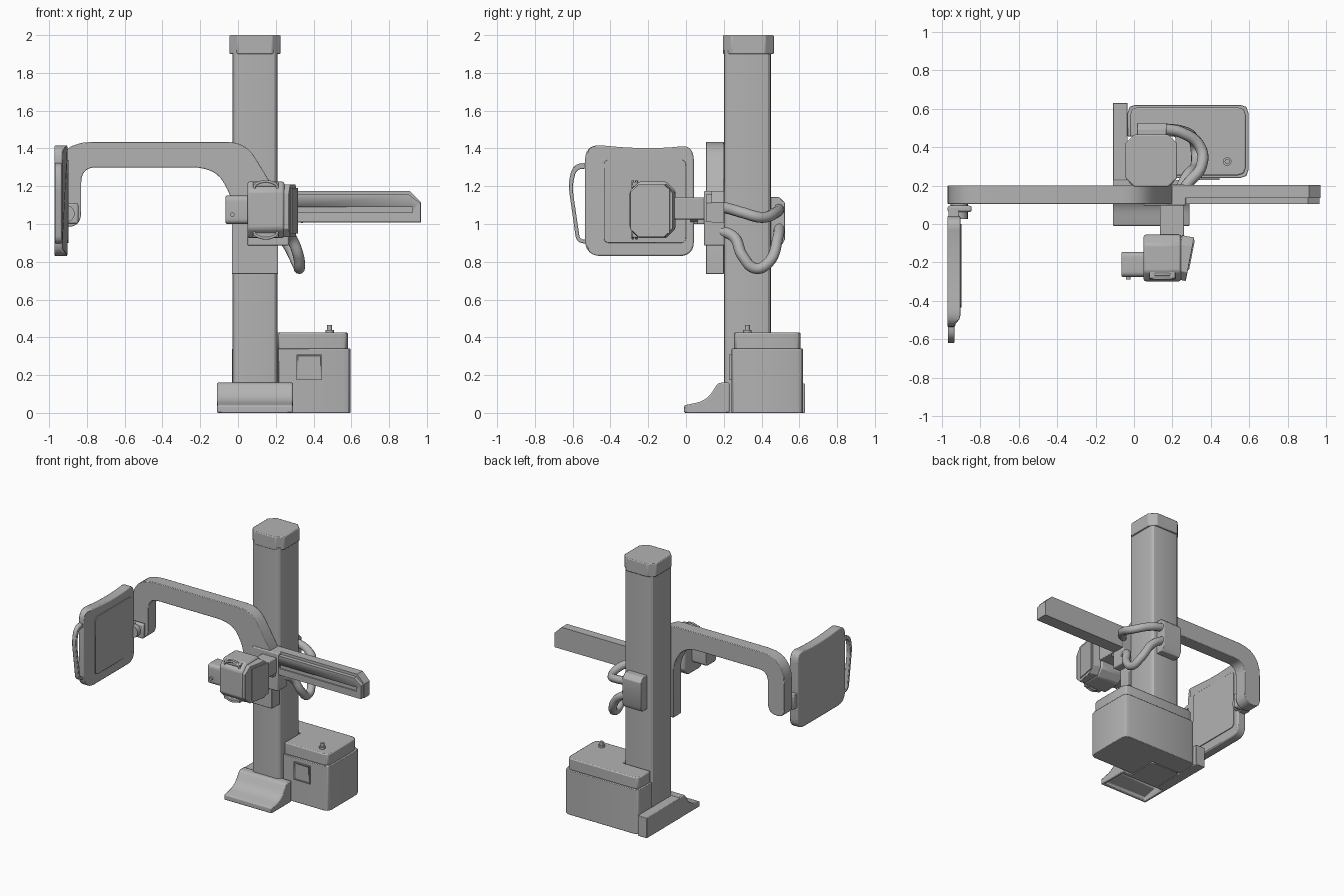
import bpy, bmesh, math
from mathutils import Vector

old = bpy.data.objects.get("Cube")
if old:
    bpy.data.objects.remove(old, do_unlink=True)

grey = bpy.data.materials.new("machine_grey")
grey.use_nodes = True
COLOUR = (0.45, 0.45, 0.45, 1)
grey.diffuse_color = COLOUR
grey.node_tree.nodes["Principled BSDF"].inputs["Base Color"].default_value = COLOUR


def smooth(obj):
    bpy.ops.object.select_all(action="DESELECT")
    obj.select_set(True)
    bpy.context.view_layer.objects.active = obj
    bpy.ops.object.shade_smooth_by_angle(angle=math.radians(32))


def rounded(pts, steps=6):
    """Round the corners of an outline; each point is (a, b) or (a, b, radius)."""
    out = []
    for i, p in enumerate(pts):
        c = Vector(p[:2])
        if len(p) < 3:
            out.append(c)
            continue
        a = Vector(pts[i - 1][:2]) - c
        b = Vector(pts[(i + 1) % len(pts)][:2]) - c
        a = c + a.normalized() * min(p[2], a.length * 0.49)
        b = c + b.normalized() * min(p[2], b.length * 0.49)
        for k in range(steps + 1):
            t = k / steps
            out.append(a * (1 - t) ** 2 + c * 2 * t * (1 - t) + b * t * t)
    return out


def prism(name, axis, lo, hi, pts, bevel=0.0, steps=6):
    """Extrude an outline along an axis."""
    place = {"x": lambda a, b, d: (d, a, b),
             "y": lambda a, b, d: (a, d, b),
             "z": lambda a, b, d: (a, b, d)}[axis]
    bm = bmesh.new()
    verts = [bm.verts.new(place(p.x, p.y, lo)) for p in rounded(pts, steps)]
    face = bm.faces.new(verts)
    side = bmesh.ops.extrude_face_region(bm, geom=[face])["geom"]
    shift = Vector(place(0, 0, hi - lo))
    bmesh.ops.translate(bm, vec=shift, verts=[v for v in side if isinstance(v, bmesh.types.BMVert)])
    bmesh.ops.recalc_face_normals(bm, faces=bm.faces)
    mesh = bpy.data.meshes.new(name)
    bm.to_mesh(mesh)
    bm.free()
    mesh.materials.append(grey)
    obj = bpy.data.objects.new(name, mesh)
    bpy.context.collection.objects.link(obj)
    if bevel:
        mod = obj.modifiers.new("soft_edges", "BEVEL")
        mod.width, mod.segments, mod.limit_method = bevel, 2, "ANGLE"
        mod.angle_limit = math.radians(40)
    smooth(obj)
    return obj


def rect(a0, a1, b0, b1, r=None, s=()):
    corners = [(a0, b0), (a1, b0), (a1, b1), (a0, b1)]
    return [c + (r,) for c in corners] if r else corners


def box(name, x, y, z, bevel=0.0):
    return prism(name, "z", *z, rect(*x, *y), bevel)


def tube(name, pts, radius):
    curve = bpy.data.curves.new(name, "CURVE")
    curve.dimensions = "3D"
    curve.bevel_depth, curve.bevel_resolution, curve.use_fill_caps = radius, 4, True
    spline = curve.splines.new("BEZIER")
    spline.bezier_points.add(len(pts) - 1)
    for bp, p in zip(spline.bezier_points, pts):
        bp.co = p
        bp.handle_left_type = bp.handle_right_type = "AUTO"
    curve.materials.append(grey)
    obj = bpy.data.objects.new(name, curve)
    bpy.context.collection.objects.link(obj)
    return obj


def cylinder(name, radius, depth, loc, rot=(0, 0, 0)):
    bpy.ops.mesh.primitive_cylinder_add(vertices=20, radius=radius, depth=depth, location=loc, rotation=rot)
    obj = bpy.context.object
    obj.name = name
    obj.data.materials.append(grey)
    smooth(obj)
    return obj


def cut(obj, cutter):
    mod = obj.modifiers.new("cut", "BOOLEAN")
    mod.operation, mod.object, mod.solver = "DIFFERENCE", cutter, "EXACT"
    bpy.context.view_layer.objects.active = obj
    bpy.ops.object.modifier_apply(modifier=mod.name)
    bpy.data.objects.remove(cutter, do_unlink=True)


# Column and its cap
prism("column", "z", 0, 1.92, rect(-0.03, 0.21, 0.2, 0.45, 0.035), steps=3)
prism("column_cap", "z", 1.9, 2.0, rect(-0.045, 0.225, 0.195, 0.465, 0.045), 0.006, steps=1)

# Foot: hollow sloped front and a side rail
foot = prism("foot", "x", -0.11, 0.29,
             [(-0.01, 0), (-0.01, 0.04, 0.01), (0.11, 0.065, 0.06), (0.17, 0.16, 0.02), (0.23, 0.16), (0.23, 0)], 0.006)
cut(foot, prism("foot_hollow", "x", -0.09, 0.27,
                [(0.01, -0.02), (0.01, 0.025), (0.12, 0.05), (0.175, 0.14), (0.195, 0.14), (0.195, -0.02)]))
box("foot_side_rail", (-0.11, -0.033), (0.2, 0.63), (0, 0.155), 0.004)

# Power cabinet wrapped around the column, with lid, knob and door
def cabinet_outline(m):
    return [(-0.033 + m, 0.62 - m, 0.04), (-0.033 + m, 0.455), (0.215, 0.455), (0.215, 0.24 + m),
            (0.595 - m, 0.24 + m, 0.04), (0.595 - m, 0.62 - m, 0.04)]


prism("cabinet", "z", 0, 0.34, cabinet_outline(0), 0.004, steps=2)
prism("cabinet_lid", "z", 0.335, 0.425, cabinet_outline(0.013), 0.008, steps=2)
cylinder("knob_base", 0.022, 0.02, (0.485, 0.325, 0.43))
cylinder("knob", 0.013, 0.05, (0.485, 0.325, 0.44))
frame = prism("door_frame", "y", 0.228, 0.245, rect(0.31, 0.445, 0.175, 0.31), 0.0)
cut(frame, prism("door_recess", "y", 0.2, 0.234, rect(0.318, 0.437, 0.183, 0.302)))

# Carriage plate and arm in one outline
prism("arm", "y", 0.105, 0.2,
      [(-0.033, 0.735), (0.213, 0.735), (0.213, 1.15), (0.04, 1.435, 0.1), (-0.97, 1.435, 0.2),
       (-0.97, 0.985, 0.06), (-0.83, 0.985, 0.08), (-0.83, 1.3, 0.08), (-0.12, 1.3, 0.13), (-0.033, 1.14, 0.05)],
      0.004)
box("carriage_block", (0.05, 0.27), (0.095, 0.205), (0.885, 1.175), 0.008)

# Horizontal rail with a long slot
rail = prism("rail", "y", 0.105, 0.195, [(0.15, 1.01), (0.965, 1.01), (0.965, 1.11), (0.905, 1.155), (0.15, 1.155)])
cut(rail, prism("rail_slot", "y", 0.05, 0.115, rect(0.28, 0.925, 1.06, 1.09)))
prism("rail_back_plate", "y", 0.135, 0.202,
      [(0.15, 1.008), (0.97, 1.008), (0.97, 1.115), (0.91, 1.175), (0.15, 1.175)])

# Tube head
box("neck", (0.135, 0.26), (-0.07, 0.11), (1.025, 1.14), 0.005)
box("neck_stop", (0.2, 0.25), (0.06, 0.1), (1.0, 1.04), 0.004)


def octagon(y0, y1, z0, z1, c):
    return [(y0 + c, z0), (y1 - c, z0), (y1, z0 + c), (y1, z1 - c), (y1 - c, z1), (y0 + c, z1), (y0, z1 - c), (y0, z0 + c)]


prism("tube_housing", "x", 0.05, 0.245, octagon(-0.298, -0.055, 0.925, 1.225, 0.05), 0.012)
prism("tube_motor", "x", -0.065, 0.06, rect(-0.275, -0.145, 1.0, 1.15, 0.03), 0.006)
cylinder("motor_button", 0.012, 0.02, (-0.03, -0.28, 1.05), (math.pi / 2, 0, 0))

# Collimator, tilted a little, with its window frame
collimator = prism("collimator", "x", -0.035, 0.03, octagon(-0.115, 0.115, -0.14, 0.14, 0.045), 0.003)
window = prism("collimator_window", "x", 0.028, 0.036, rect(-0.055, 0.1, -0.12, 0.12))
for part in (collimator, window):
    part.location = (0.262, -0.178, 1.07)
    part.rotation_euler = (0, 0, math.radians(-11))

# Grab handles above and below the tube head
for name, z, out in (("upper_grip", 1.21, 1), ("lower_grip", 0.94, -1)):
    for y in (-0.282, -0.262):
        tube(name, [(0.085, y, z - out * 0.02), (0.095, y, z), (0.2, y, z), (0.21, y, z - out * 0.02)], 0.007)
    box(name + "_plate", (0.08, 0.215), (-0.285, -0.24), (z - 0.012, z + 0.012), 0.005)

# Detector panel, thinned towards its handle
panel = prism("detector_panel", "x", -0.972, -0.903,
              [(-0.535, 0.83, 0.09), (0.042, 0.83, 0.08), (0.042, 1.42, 0.09), (-0.1, 1.402, 0.1),
               (-0.3, 1.402, 0.1), (-0.535, 1.425, 0.09)], 0.008)
for v in panel.data.vertices:
    if v.co.y < -0.5 and v.co.x > -0.92:
        v.co.x = -0.93
prism("detector_screen", "x", -0.905, -0.898, rect(-0.435, 0.0, 0.9, 1.34, 0.03), 0.002)
prism("detector_handle", "x", -0.968, -0.935,
      [(-0.5, 1.325), (-0.595, 1.32, 0.05), (-0.625, 1.22, 0.06), (-0.58, 0.9, 0.04), (-0.5, 0.895),
       (-0.5, 0.915), (-0.562, 0.92, 0.02), (-0.603, 1.2, 0.05), (-0.58, 1.29, 0.03), (-0.5, 1.295)], 0.004)
box("detector_mount", (-0.97, -0.845), (0.062, 0.095), (1.0, 1.11), 0.01)
cylinder("detector_pivot", 0.045, 0.1, (-0.91, 0.075, 1.055), (math.pi / 2, 0, 0))
box("detector_bracket", (-0.965, -0.91), (0.03, 0.08), (1.0, 1.11), 0.004)

# Cable box on the back and the two cables
prism("cable_box", "x", 0.015, 0.17, [(0.44, 0.885), (0.505, 0.885), (0.525, 0.92), (0.525, 1.11), (0.495, 1.142), (0.44, 1.142)], 0.004)
tube("upper_cable", [(0.15, 0.495, 1.08), (0.25, 0.475, 1.06), (0.345, 0.4, 1.035),
                     (0.35, 0.3, 1.06), (0.28, 0.21, 1.085), (0.25, 0.17, 1.09)], 0.029)
tube("lower_cable", [(0.15, 0.495, 0.98), (0.24, 0.485, 0.92), (0.31, 0.44, 0.8), (0.325, 0.37, 0.765),
                     (0.32, 0.3, 0.83), (0.28, 0.255, 0.93), (0.24, 0.18, 0.965)], 0.029)
